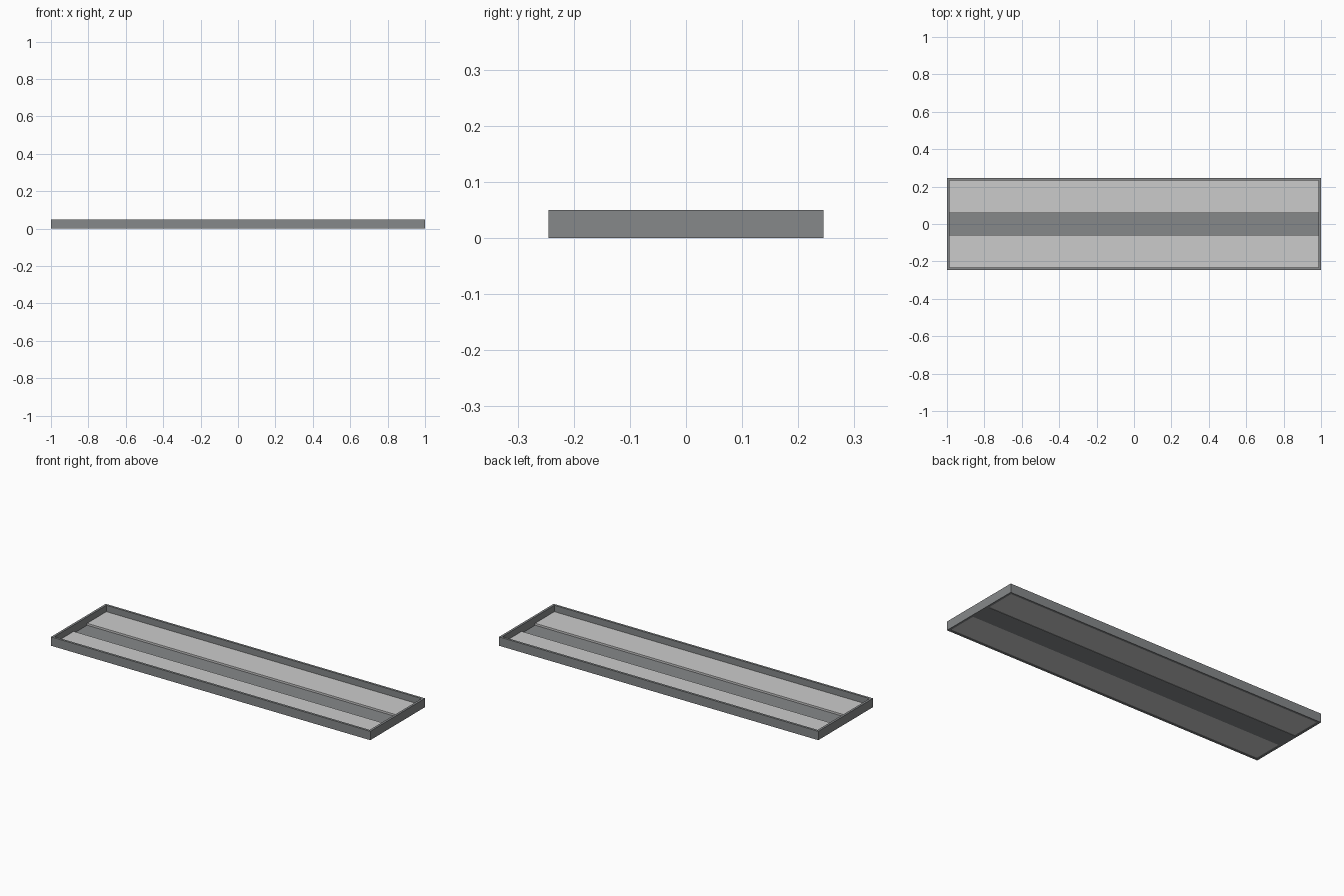
import bpy

if "Cube" in bpy.data.objects:
    bpy.data.objects.remove(bpy.data.objects["Cube"])

def material(name, rgb):
    m = bpy.data.materials.new(name)
    m.diffuse_color = (*rgb, 1)
    m.use_nodes = True
    m.node_tree.nodes["Principled BSDF"].inputs["Base Color"].default_value = m.diffuse_color
    return m

metal = material("grey metal", (0.24, 0.25, 0.255))
pale = material("pale panel", (0.60, 0.60, 0.60))

def box(name, x0, x1, y0, y1, z0, z1, mat):
    bpy.ops.mesh.primitive_cube_add(size=1, location=((x0+x1)/2, (y0+y1)/2, (z0+z1)/2))
    o = bpy.context.object
    o.name = name
    o.scale = (x1-x0, y1-y0, z1-z0)
    bpy.ops.object.transform_apply(location=False, rotation=False, scale=True)
    o.data.materials.append(mat)
    return o

L, W, H, T = 1.0, 0.245, 0.05, 0.013   # half length, half width, height, rim thickness
S = 0.06                              # half width of the centre channel

# rim: two long rails and two end rails
for s, side in ((-1, "front"), (1, "back")):
    a, b = sorted((s*W, s*(W-T)))
    box(side + "_rail", -L, L, a, b, 0, H, metal)
    # pale panels on both sides of the channel
    a, b = sorted((s*S, s*(W-T)))
    box(side + "_panel", -L+T, L-T, a, b, 0.002, 0.014, pale)
for s, side in ((-1, "left"), (1, "right")):
    a, b = sorted((s*L, s*(L-T)))
    box(side + "_end_rail", a, b, -W+T, W-T, 0, H, metal)

# recessed channel floor
box("centre_channel", -L+T, L-T, -S, S, 0, 0.003, metal)
